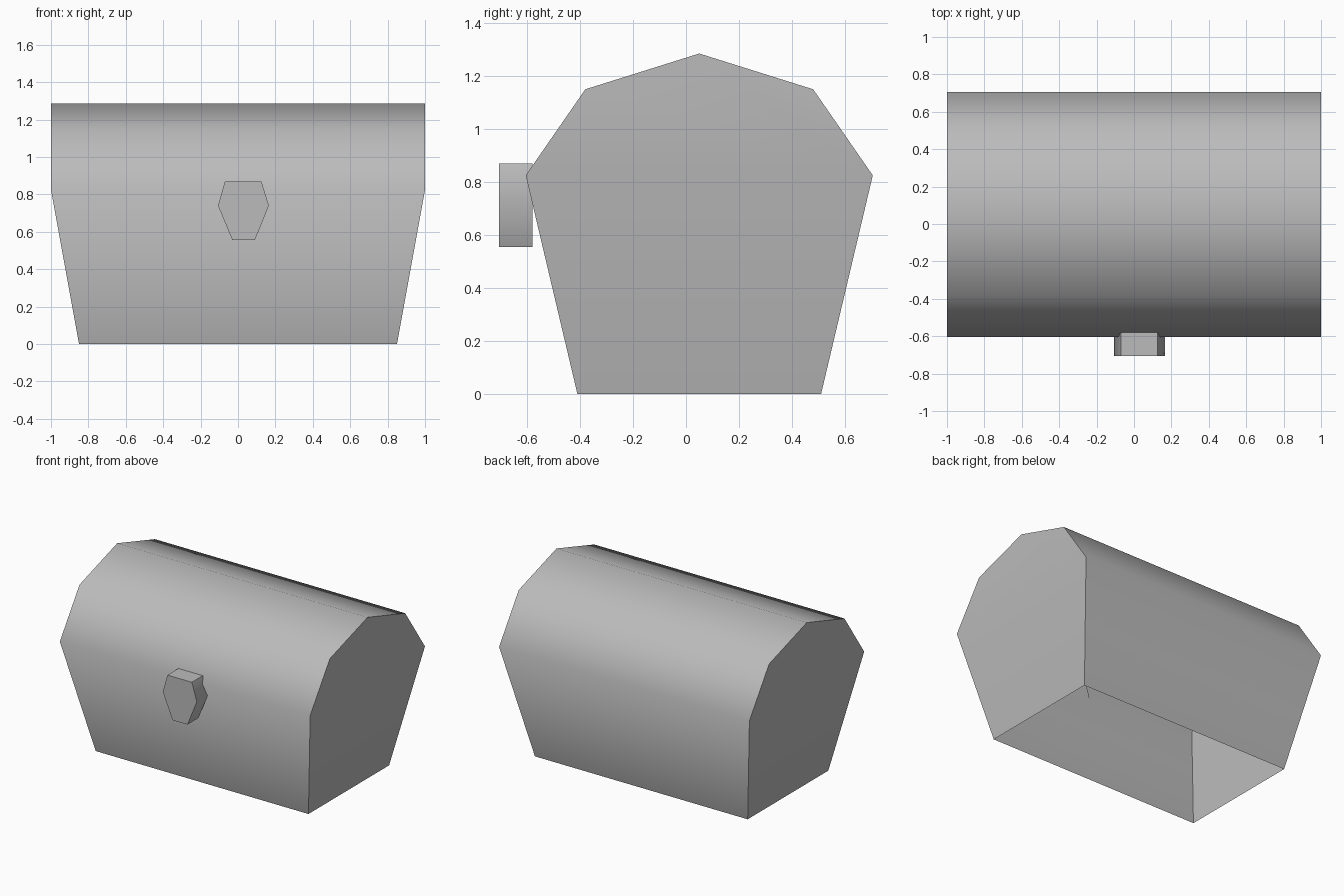
import bpy
import bmesh
import math

cube = bpy.data.objects.get("Cube")
if cube:
    bpy.data.objects.remove(cube, do_unlink=True)

grey = bpy.data.materials.new("plain grey")
grey.use_nodes = True
colour = (0.5, 0.5, 0.5, 1)
grey.diffuse_color = colour
grey.node_tree.nodes["Principled BSDF"].inputs["Base Color"].default_value = colour


def finish(name, bm):
    """Turn a bmesh into a shaded, coloured object."""
    bmesh.ops.recalc_face_normals(bm, faces=bm.faces)
    mesh = bpy.data.meshes.new(name)
    bm.to_mesh(mesh)
    bm.free()
    mesh.materials.append(grey)
    obj = bpy.data.objects.new(name, mesh)
    bpy.context.collection.objects.link(obj)
    bpy.ops.object.select_all(action="DESELECT")
    obj.select_set(True)
    bpy.context.view_layer.objects.active = obj
    bpy.ops.object.shade_smooth_by_angle(angle=math.radians(60))
    return obj


# Chest shell: side profile (half width, y, z) spanned in x, open underneath
profile = [(0.85, -0.41, 0), (1, -0.605, 0.825), (1, -0.38, 1.15), (1, 0.05, 1.285),
           (1, 0.48, 1.15), (1, 0.705, 0.825), (0.85, 0.51, 0)]
bm = bmesh.new()
left = [bm.verts.new((x, y, z)) for x, y, z in profile]
right = [bm.verts.new((-x, y, z)) for x, y, z in profile]
for i in range(len(profile) - 1):
    bm.faces.new((left[i], left[i + 1], right[i + 1], right[i]))
for end in (left, right):
    bm.faces.new((end[0], end[1], end[5], end[6]))
    bm.faces.new(end[1:6])
finish("chest_shell", bm)

# Latch: six-sided plate pushed out from the front wall
outline = [(-0.07, 0.87), (0.125, 0.87), (0.165, 0.74), (0.09, 0.555), (-0.03, 0.555), (-0.107, 0.74)]
bm = bmesh.new()
plate = bm.faces.new([bm.verts.new((x, -0.58, z)) for x, z in outline])
extruded = bmesh.ops.extrude_face_region(bm, geom=[plate], use_keep_orig=True)
moved = [v for v in extruded["geom"] if isinstance(v, bmesh.types.BMVert)]
bmesh.ops.translate(bm, verts=moved, vec=(0, -0.125, 0))
finish("latch", bm)
